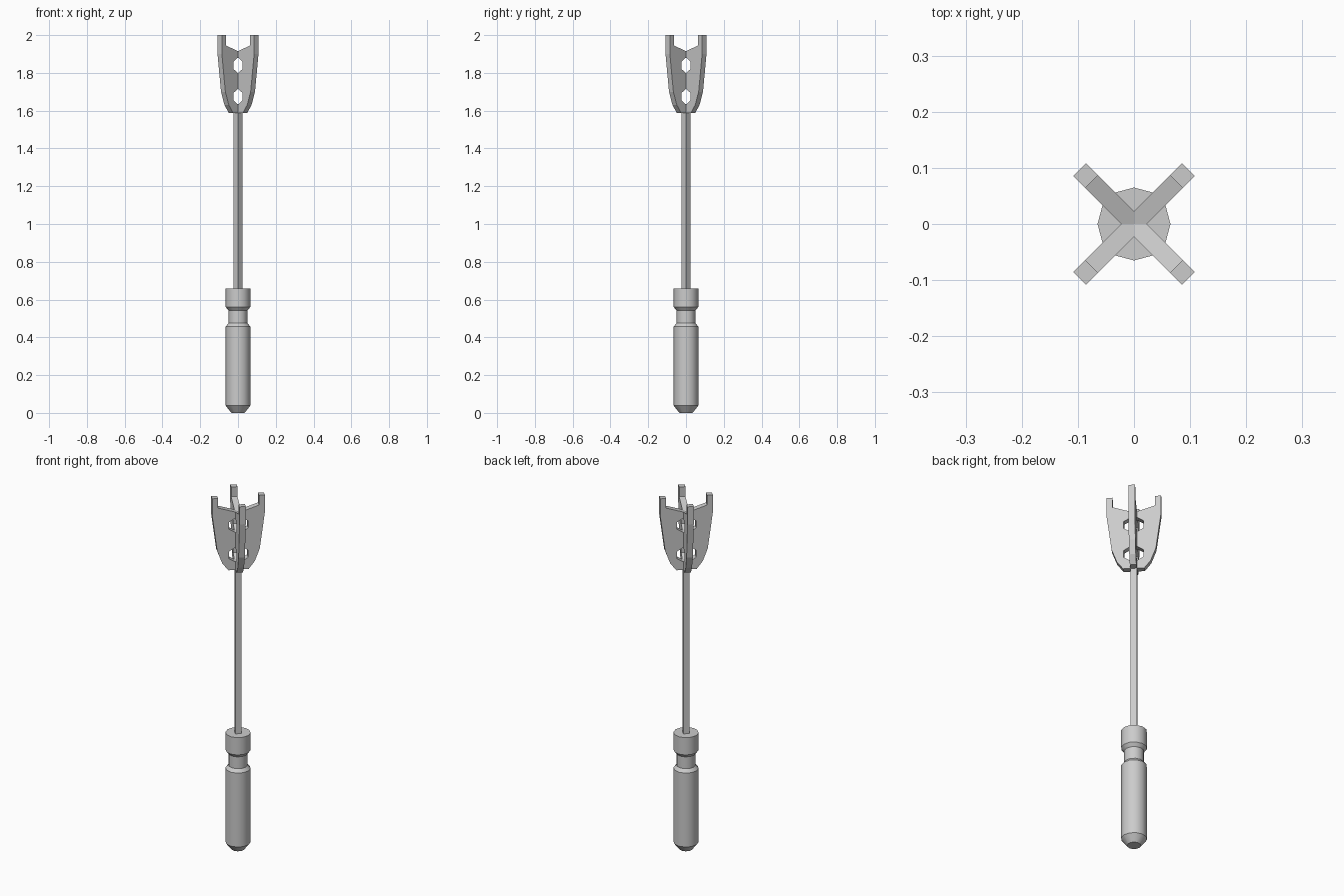
import bpy, bmesh, math

if "Cube" in bpy.data.objects:
    bpy.data.objects.remove(bpy.data.objects["Cube"])

T = 0.0163  # half thickness of the blades and the shaft


def lathe(name, profile, sides):
    """Closed turned solid from (radius, z) points, vertices on the axes."""
    bm = bmesh.new()
    rings = [[bm.verts.new((r * math.cos(2 * math.pi * i / sides),
                            r * math.sin(2 * math.pi * i / sides), z))
              for i in range(sides)] for r, z in profile]
    for a, b in zip(rings, rings[1:]):
        for i in range(sides):
            j = (i + 1) % sides
            bm.faces.new((a[i], a[j], b[j], b[i]))
    bm.faces.new(rings[0][::-1])
    bm.faces.new(rings[-1])
    mesh = bpy.data.meshes.new(name)
    bm.to_mesh(mesh)
    bm.free()
    obj = bpy.data.objects.new(name, mesh)
    bpy.context.collection.objects.link(obj)
    return obj


def plate(name, loops, angle):
    """Upright flat plate with holes, turned about z."""
    curve = bpy.data.curves.new(name + "_outline", 'CURVE')
    curve.dimensions = '2D'
    curve.fill_mode = 'BOTH'
    curve.extrude = T
    for pts in loops:
        s = curve.splines.new('POLY')
        s.points.add(len(pts) - 1)
        for p, (x, z) in zip(s.points, pts):
            p.co = (x, z, 0, 1)
        s.use_cyclic_u = True
    helper = bpy.data.objects.new(name + "_outline", curve)
    bpy.context.collection.objects.link(helper)
    deps = bpy.context.evaluated_depsgraph_get()
    mesh = bpy.data.meshes.new_from_object(helper.evaluated_get(deps))
    bpy.data.objects.remove(helper)
    # weld the caps to the rim
    bm = bmesh.new()
    bm.from_mesh(mesh)
    bmesh.ops.remove_doubles(bm, verts=bm.verts, dist=1e-5)
    bmesh.ops.recalc_face_normals(bm, faces=bm.faces)
    for f in bm.faces:
        f.smooth = False
    bm.to_mesh(mesh)
    bm.free()
    obj = bpy.data.objects.new(name, mesh)
    obj.rotation_euler = (math.pi / 2, 0, angle)
    bpy.context.collection.objects.link(obj)
    return obj


# Handle with a neck groove
handle = lathe("handle", [(0.035, 0), (0.065, 0.038), (0.065, 0.457), (0.05, 0.475),
                          (0.05, 0.542), (0.065, 0.56), (0.065, 0.658)], 12)
bpy.context.view_layer.objects.active = handle
handle.select_set(True)
bpy.ops.object.shade_smooth_by_angle(angle=math.radians(35))

# Square shaft, corners facing front and sides
half_diag = T * math.sqrt(2)
lathe("shaft", [(half_diag, 0.65), (half_diag, 1.60)], 4)

# Two crossed forked blades with paired holes on the axis
right = [(0.053, 1.588), (0.085, 1.63), (0.111, 1.70), (0.137, 1.90),
         (0.137, 2.0), (0.107, 2.0), (0.107, 1.945)]
outline = right + [(0, 1.91)] + [(-x, z) for x, z in reversed(right)]


def hole(zc):
    quarter = [(0.05, -0.02), (0.05, 0.02), (0.018, 0.04)]
    pts = quarter + [(-0.018, 0.04), (-0.05, 0.02), (-0.05, -0.02),
                     (-0.018, -0.04), (0.018, -0.04)]
    return [(x, zc + z) for x, z in pts]


for name, deg in (("blade_a", 45), ("blade_b", 135)):
    plate(name, [outline, hole(1.84), hole(1.674)], math.radians(deg))
